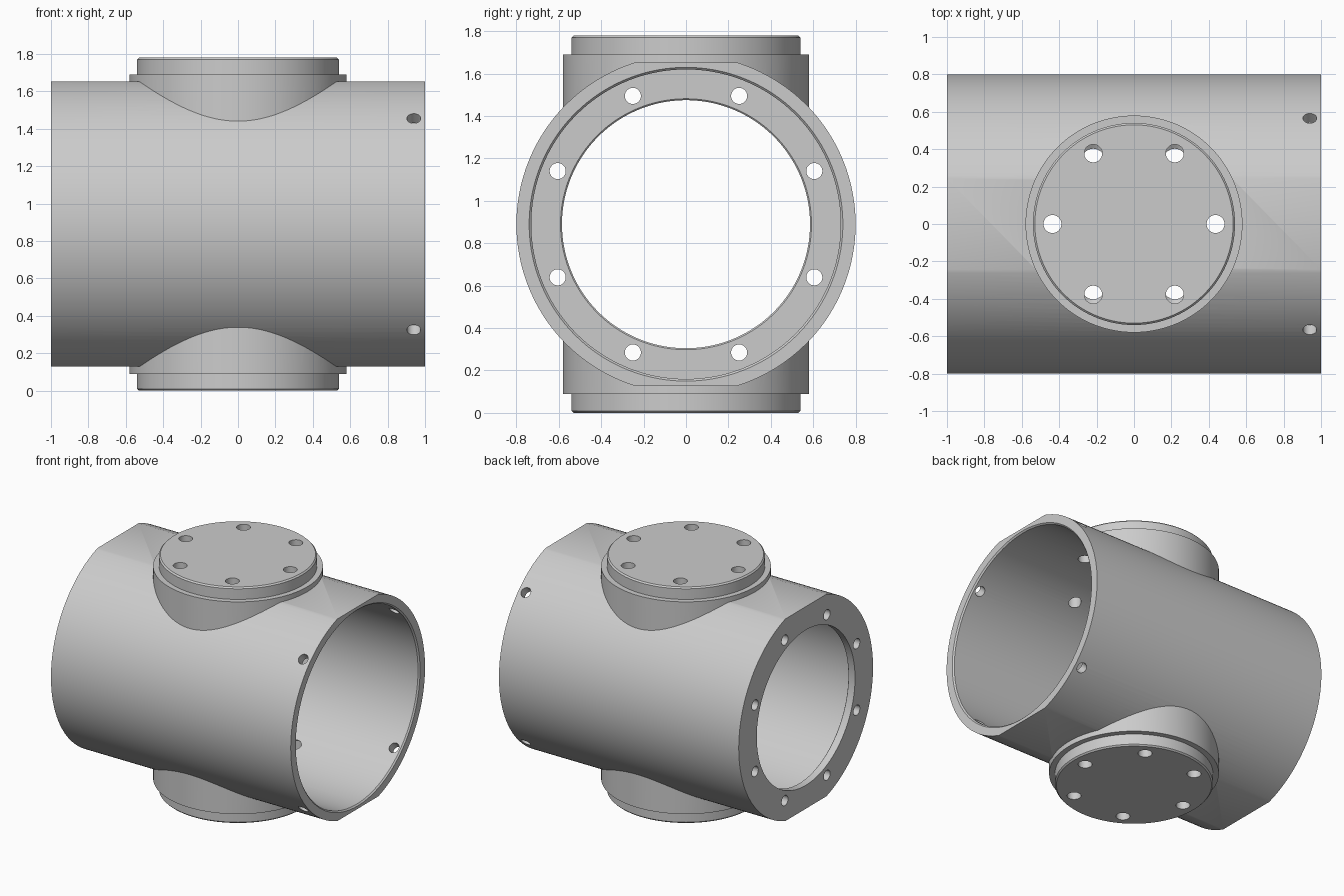
import bpy, bmesh, math
from mathutils import Matrix, Vector

cube = bpy.data.objects.get("Cube")
if cube:
    bpy.data.objects.remove(cube, do_unlink=True)

MID = 0.89       # height of the main axis
BODY_R = 0.80
FLAT = 0.762     # half height between the two flats

grey = bpy.data.materials.new("plain grey")
grey.use_nodes = True
colour = (0.6, 0.6, 0.6, 1)
grey.diffuse_color = colour
grey.node_tree.nodes["Principled BSDF"].inputs["Base Color"].default_value = colour


def lathe(bm, profile, matrix, segments):
    """Closed solid of revolution about local z from (radius, height) points."""
    new_faces, rings = [], []
    for r, h in profile:
        ring = []
        for i in range(segments):
            a = math.tau * (i + 0.5) / segments
            ring.append(bm.verts.new(matrix @ Vector((r * math.cos(a), r * math.sin(a), h))))
        rings.append(ring)
    for low, high in zip(rings, rings[1:]):
        for i in range(segments):
            j = (i + 1) % segments
            new_faces.append(bm.faces.new((low[i], low[j], high[j], high[i])))
    new_faces.append(bm.faces.new(rings[0][::-1]))
    new_faces.append(bm.faces.new(rings[-1]))
    bmesh.ops.recalc_face_normals(bm, faces=new_faces)


def make_object(name, bm):
    mesh = bpy.data.meshes.new(name)
    bm.to_mesh(mesh)
    bm.free()
    mesh.materials.append(grey)
    obj = bpy.data.objects.new(name, mesh)
    bpy.context.collection.objects.link(obj)
    return obj


def turned(name, profile, matrix, segments=128):
    bm = bmesh.new()
    lathe(bm, profile, matrix, segments)
    return make_object(name, bm)


def combine(target, tool, operation):
    """Apply a boolean and discard the tool."""
    tool.hide_render = True
    mod = target.modifiers.new("cut", 'BOOLEAN')
    mod.operation, mod.object, mod.solver = operation, tool, 'EXACT'
    bpy.ops.object.select_all(action='DESELECT')
    bpy.context.view_layer.objects.active = target
    target.select_set(True)
    bpy.ops.object.modifier_apply(modifier=mod.name)
    bpy.data.objects.remove(tool, do_unlink=True)


centre = Matrix.Translation((0, 0, MID))
along_x = centre @ Matrix.Rotation(math.pi / 2, 4, 'Y')

# Main barrel with flats on top and bottom
body = turned("valve_body", [(BODY_R, -1), (BODY_R, 1)], along_x, 160)
bm = bmesh.new()
bmesh.ops.create_cube(bm, size=2, matrix=centre @ Matrix.Diagonal((1.5, 1.5, FLAT, 1)))
combine(body, make_object("flat_trimmer", bm), 'INTERSECT')

# Upper and lower bosses with stepped, chamfered ends
half = [(0.58, 0.80), (0.54, 0.80), (0.54, 0.88), (0.53, MID)]
profile = [(r, -h) for r, h in reversed(half)] + half
combine(body, turned("boss", profile, centre), 'UNION')

# Bore: open at +x, with a thin inward flange at -x
bore = [(0.585, -1.1), (0.585, -0.946), (0.592, -0.94), (0.73, -0.94),
        (0.73, 0.99), (0.74, 1.0), (0.74, 1.1)]
combine(body, turned("bore", bore, along_x, 160), 'DIFFERENCE')

# All drilled holes
bm = bmesh.new()
for i in range(8):      # flange holes
    a = math.tau * (i + 0.5) / 8
    spot = Matrix.Translation((0, 0.655 * math.cos(a), 0.655 * math.sin(a)))
    lathe(bm, [(0.038, -1.1), (0.038, -0.9)], spot @ along_x, 32)
for i in range(4):      # radial holes near the open end
    spin = Matrix.Rotation(math.tau * (i + 0.5) / 4, 4, 'X')
    lathe(bm, [(0.037, 0.65), (0.037, 0.9)],
          centre @ Matrix.Translation((0.94, 0, 0)) @ spin, 32)
for flip in (0, math.pi):       # drill-tipped boss holes
    for i in range(6):
        a = math.tau * i / 6
        spot = Matrix.Translation((0.436 * math.cos(a), 0.436 * math.sin(a), 0))
        lathe(bm, [(0.001, 0.594), (0.048, 0.623), (0.048, 1)],
              centre @ Matrix.Rotation(flip, 4, 'X') @ spot, 32)
combine(body, make_object("drills", bm), 'DIFFERENCE')

bpy.ops.object.shade_smooth_by_angle(angle=math.radians(25))
